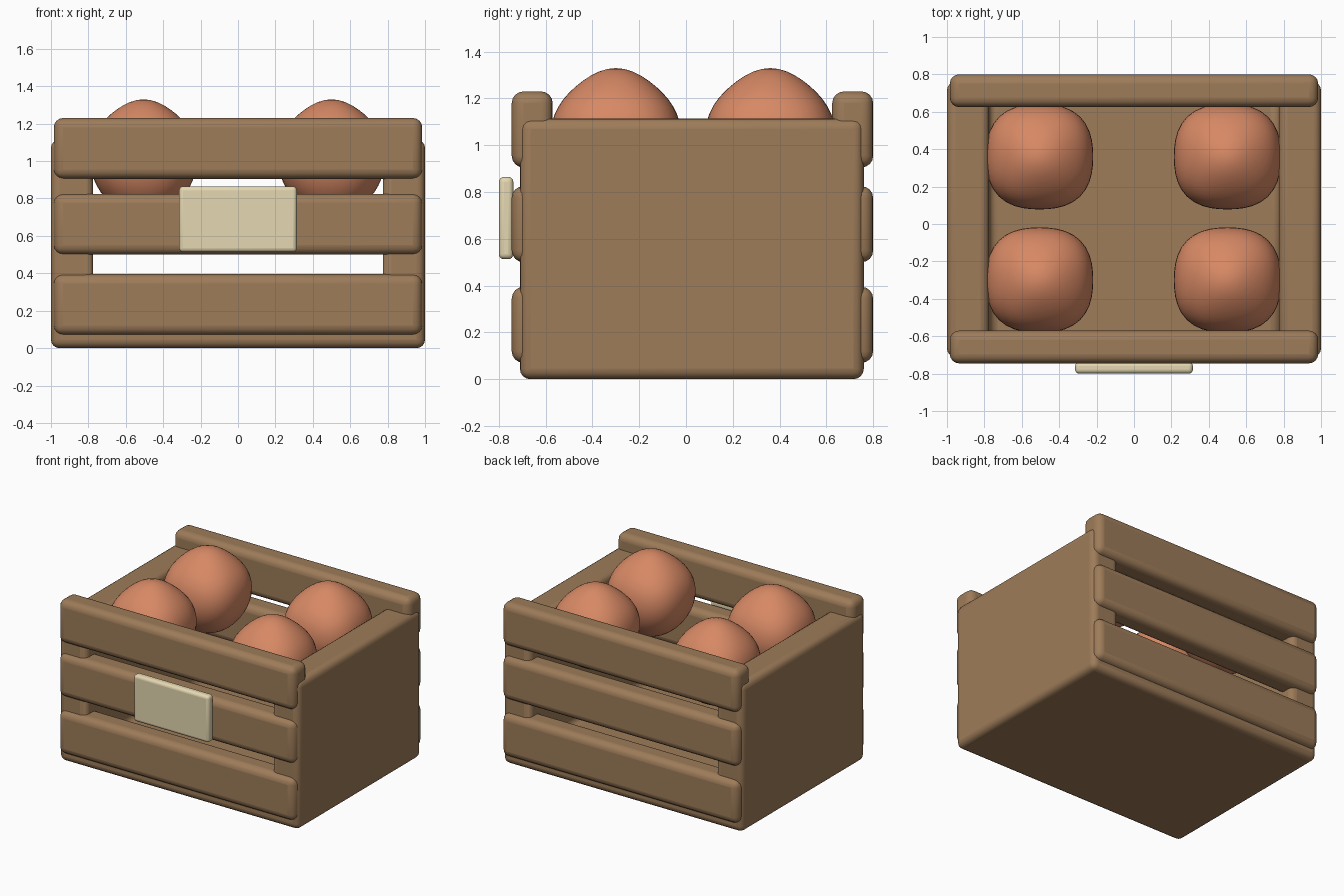
import bpy, bmesh
from math import sin, cos, pi, radians

if "Cube" in bpy.data.objects:
    bpy.data.objects.remove(bpy.data.objects["Cube"])

def material(name, color):
    m = bpy.data.materials.new(name)
    m.diffuse_color = (*color, 1)
    m.use_nodes = True
    m.node_tree.nodes["Principled BSDF"].inputs["Base Color"].default_value = m.diffuse_color
    return m

wood = material("wood", (0.34, 0.20, 0.10))
fruit_mat = material("fruit_skin", (0.68, 0.25, 0.13))
card = material("card", (0.78, 0.68, 0.44))

def finish(name, bm, mat, bevel=0, angle=35):
    bmesh.ops.recalc_face_normals(bm, faces=bm.faces)
    me = bpy.data.meshes.new(name)
    bm.to_mesh(me)
    bm.free()
    me.materials.append(mat)
    ob = bpy.data.objects.new(name, me)
    bpy.context.collection.objects.link(ob)
    if bevel:
        b = ob.modifiers.new("round_edges", 'BEVEL')
        b.width, b.segments = bevel, 4
    bpy.ops.object.select_all(action='DESELECT')
    ob.select_set(True)
    bpy.context.view_layer.objects.active = ob
    bpy.ops.object.shade_smooth_by_angle(angle=radians(angle))
    return ob

def box(name, lo, hi, mat, bevel):
    bm = bmesh.new()
    bmesh.ops.create_cube(bm, size=1)
    for v in bm.verts:
        v.co = [(a + b) / 2 + c * (b - a) for a, b, c in zip(lo, hi, v.co)]
    return finish(name, bm, mat, bevel)

# Crate body: floor and two solid ends as one U-shaped profile
profile = [(-1, 0), (1, 0), (1, 1.115), (0.775, 1.115), (0.775, 0.15),
           (-0.775, 0.15), (-0.775, 1.115), (-1, 1.115)]
bm = bmesh.new()
face = bm.faces.new([bm.verts.new((x, -0.71, z)) for x, z in profile])
ext = bmesh.ops.extrude_face_region(bm, geom=[face])
bmesh.ops.translate(bm, vec=(0, 1.47, 0),
                    verts=[g for g in ext["geom"] if isinstance(g, bmesh.types.BMVert)])
finish("crate_body", bm, wood, 0.045)

# Three slats on the front and three on the back
for side, y0, y1 in (("front", -0.745, -0.57), ("back", 0.625, 0.80)):
    for i, z in enumerate((0.07, 0.5, 0.905)):
        box(f"{side}_slat_{i + 1}", (-0.985, y0, z), (0.985, y1, z + 0.325), wood, 0.05)

# Blank card on the front
box("front_card", (-0.315, -0.80, 0.513), (0.315, -0.738, 0.865), card, 0.022)

# Four slightly squarish fruits with a soft point on top
for i, (x, y) in enumerate((x, y) for x in (-0.505, 0.5) for y in (-0.30, 0.36)):
    bm = bmesh.new()
    bmesh.ops.create_uvsphere(bm, u_segments=40, v_segments=24, radius=1)
    for v in bm.verts:
        a, b, c = v.co
        r2 = a * a + b * b
        s = 1 + 0.28 * (a * b) ** 2 / max(r2, 1e-6)
        tip = 0.02 * max(0, c) * 4 * r2 * (1 - r2)
        v.co = (x + 0.287 * a * s, y + 0.282 * b * s, 1.02 + 0.31 * c - tip)
    finish(f"fruit_{i + 1}", bm, fruit_mat, angle=60)
